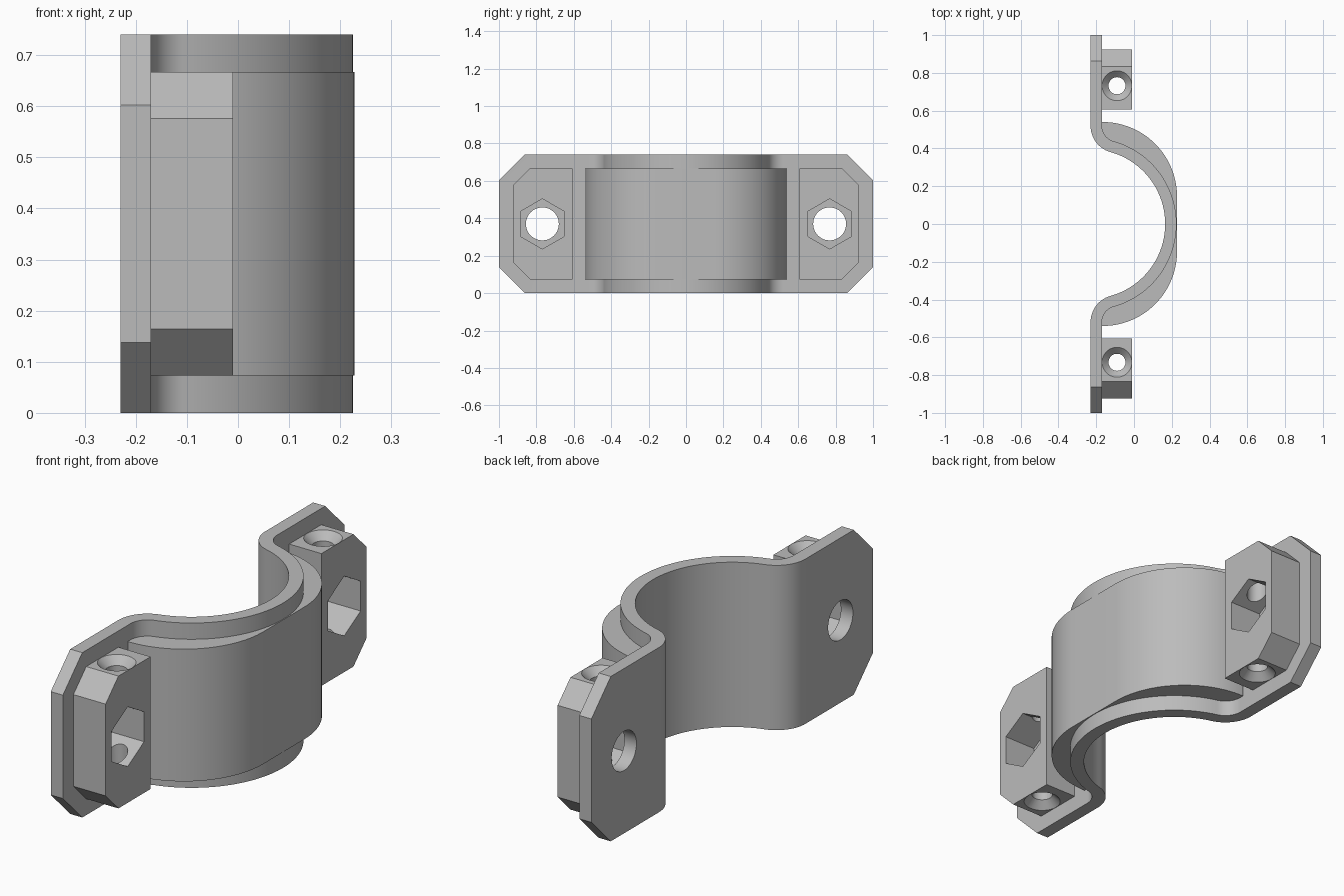
import bpy, bmesh, math
from math import pi, sin, cos, atan2
from mathutils import Vector, Matrix

cube = bpy.data.objects.get("Cube")
if cube:
    bpy.data.objects.remove(cube)

grey = bpy.data.materials.new("plain_grey")
grey.use_nodes = True
COLOR = (0.5, 0.5, 0.5, 1)
grey.diffuse_color = COLOR
grey.node_tree.nodes["Principled BSDF"].inputs["Base Color"].default_value = COLOR

HEIGHT = 0.74
MID = HEIGHT / 2
BACK, FRONT = -0.23, -0.17       # plate faces
PAD_LOW, PAD_HIGH = 0.073, 0.667
HOLE_Y = 0.768


def arc(cx, cy, r, a0, a1, n):
    return [(cx + r * cos(a0 + (a1 - a0) * i / n), cy + r * sin(a0 + (a1 - a0) * i / n))
            for i in range(n + 1)]


def mirrored(half):
    """Complete a y >= 0 path that ends on y = 0."""
    return half + [(x, -y) for x, y in reversed(half[:-1])]


def finish(name, bm):
    bmesh.ops.recalc_face_normals(bm, faces=bm.faces)
    mesh = bpy.data.meshes.new(name)
    bm.to_mesh(mesh)
    bm.free()
    obj = bpy.data.objects.new(name, mesh)
    bpy.context.collection.objects.link(obj)
    mesh.materials.append(grey)
    return obj


def extrude(points, z0, z1):
    bm = bmesh.new()
    face = bm.faces.new([bm.verts.new((x, y, z0)) for x, y in points])
    new = bmesh.ops.extrude_face_region(bm, geom=[face])["geom"]
    bmesh.ops.translate(bm, vec=(0, 0, z1 - z0),
                        verts=[v for v in new if isinstance(v, bmesh.types.BMVert)])
    return bm


def chamfer(bm, side, y, z_top):
    """Cut the upper and lower outer corners at 45 degrees."""
    for up in (1, -1):
        z = z_top if up > 0 else HEIGHT - z_top
        cut = bmesh.ops.bisect_plane(bm, geom=bm.verts[:] + bm.edges[:] + bm.faces[:],
                                     plane_co=(0, side * y, z), plane_no=(0, side, up),
                                     clear_outer=True)["geom_cut"]
        edges = [e for e in cut if isinstance(e, bmesh.types.BMEdge)]
        bmesh.ops.edgenet_fill(bm, edges=edges)


def cutter(r1, r2, depth, centre, axis, sides=48):
    bm = bmesh.new()
    rot = Vector((0, 0, 1)).rotation_difference(Vector(axis)).to_matrix().to_4x4()
    if sides == 6:               # hexagon points along y
        rot = rot @ Matrix.Rotation(pi / 2, 4, "Z")
    bmesh.ops.create_cone(bm, cap_ends=True, segments=sides, radius1=r1, radius2=r2,
                          depth=depth, matrix=Matrix.Translation(centre) @ rot)
    return finish("cutter", bm)


def subtract(obj, tools):
    bpy.context.view_layer.objects.active = obj
    for tool in tools:
        mod = obj.modifiers.new("cut", "BOOLEAN")
        mod.operation, mod.solver, mod.object = "DIFFERENCE", "EXACT", tool
        bpy.ops.object.modifier_apply(modifier=mod.name)
        bpy.data.objects.remove(tool)


def smooth(obj):
    bpy.ops.object.select_all(action="DESELECT")
    obj.select_set(True)
    bpy.context.view_layer.objects.active = obj
    bpy.ops.object.shade_smooth_by_angle(angle=math.radians(25))


# Strap curve: half circle around the pipe, blended into the flat ends by a fillet
PIPE_R, THICK, BEND_R, BEND_Y = 0.395, 0.06, 0.145, 0.52
bend_x = BACK + BEND_R
tangent = atan2(BEND_Y, BEND_R)


def strap_side(offset):
    bend = arc(bend_x, BEND_Y, BEND_R - offset, pi, pi + tangent, 14)
    bow = arc(BACK, 0, PIPE_R + offset, tangent, 0, 32)
    return bend + bow[1:]


inner = mirrored([(BACK, 1)] + strap_side(0))
outer = mirrored([(FRONT, 1)] + strap_side(THICK))
bm = extrude(inner + outer[::-1], 0, HEIGHT)
for side in (1, -1):
    chamfer(bm, side, 1, 0.602)
strap = finish("strap", bm)
subtract(strap, [cutter(0.088, 0.088, 0.3, (-0.2, s * HOLE_Y, MID), (1, 0, 0)) for s in (1, -1)])
smooth(strap)

# Thickened saddle on the front of the bow, rounded at both shoulders
PAD_X, PAD_Y, PAD_R = -0.167, 0.145, 0.395
shoulder = arc(PAD_X, PAD_Y, PAD_R, pi / 2, 0, 28)
face = shoulder + [(x, -y) for x, y in reversed(shoulder)]
core = mirrored(strap_side(THICK / 2))
saddle = finish("saddle", extrude(face + core[::-1], PAD_LOW, PAD_HIGH))
smooth(saddle)

# Nut lugs: hexagonal pocket in front, countersunk screw holes above and below
LUG_X = -0.09
for side, label in ((1, "back"), (-1, "front")):
    y0, y1 = side * 0.606, side * 0.925
    bm = extrude([(FRONT, y0), (-0.01, y0), (-0.01, y1), (FRONT, y1)], PAD_LOW, PAD_HIGH)
    chamfer(bm, side, 0.925, 0.576)
    lug = finish(label + "_lug", bm)
    y = side * 0.732
    tools = [cutter(0.134, 0.134, 0.3, (-0.05, side * HOLE_Y, MID), (1, 0, 0), 6),
             cutter(0.045, 0.045, 1, (LUG_X, y, MID), (0, 0, 1))]
    for z, up in ((PAD_HIGH, 1), (PAD_LOW, -1)):
        tools.append(cutter(0.039, 0.119, 0.08, (LUG_X, y, z), (0, 0, up)))
    subtract(lug, tools)
    smooth(lug)
